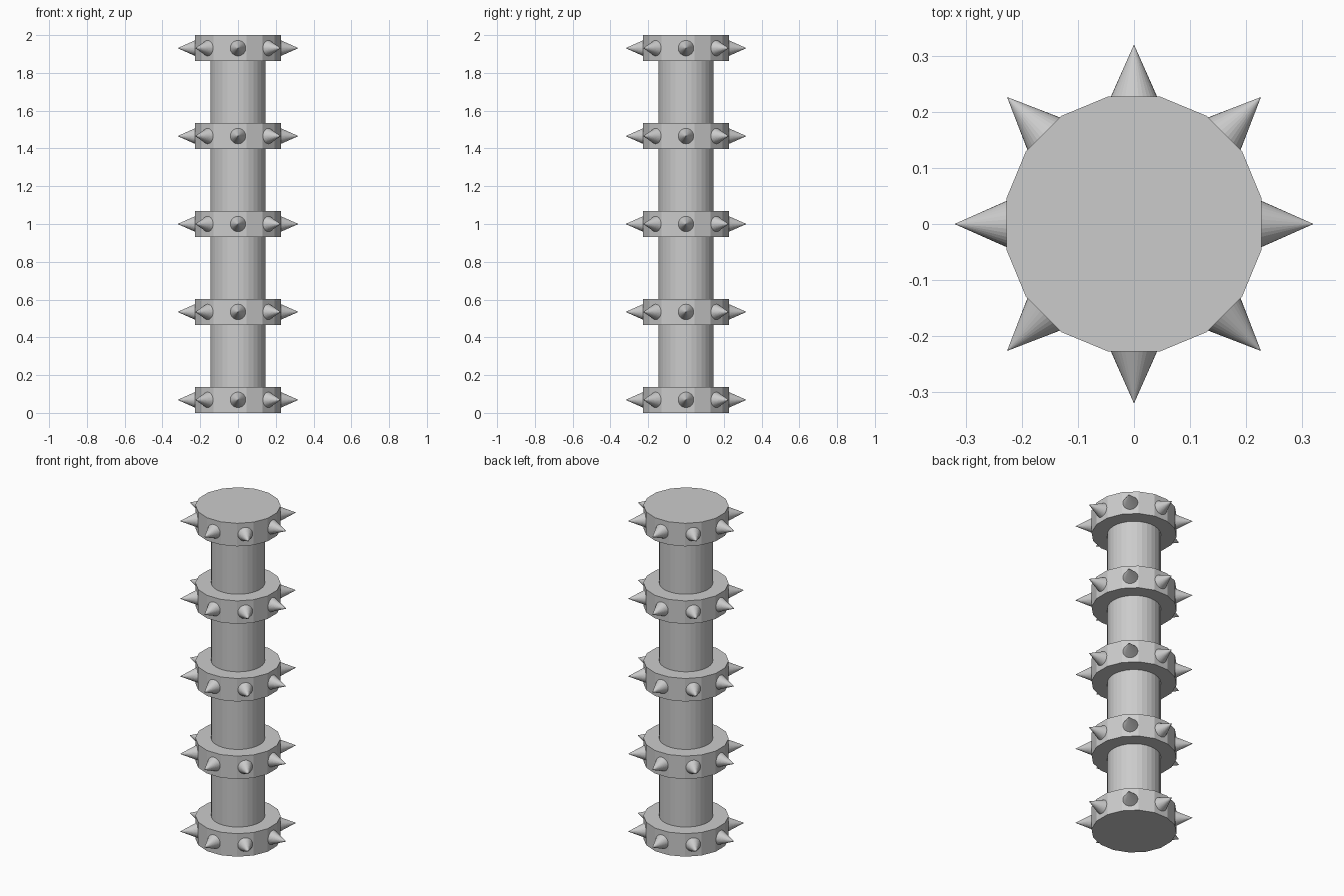
import bpy
from math import pi, cos, sin
from mathutils import Vector

if "Cube" in bpy.data.objects:
    bpy.data.objects.remove(bpy.data.objects["Cube"])

RING_H, RING_R, SHAFT_R = 0.138, 0.232, 0.146
SPIKE_R, SPIKE_IN, SPIKE_TIP = 0.041, 0.2275, 0.32
COUNT = 5


def cylinder(name, sides, radius, z0, z1, turn=0.0):
    bpy.ops.mesh.primitive_cylinder_add(vertices=sides, radius=radius, depth=z1 - z0,
                                        location=(0, 0, (z0 + z1) / 2), rotation=(0, 0, turn))
    ob = bpy.context.object
    ob.name = name
    return ob


def spike(name, angle, z):
    out = Vector((cos(angle), sin(angle), 0))
    mid = out * (SPIKE_IN + SPIKE_TIP) / 2
    bpy.ops.mesh.primitive_cone_add(vertices=32, radius1=SPIKE_R, radius2=0,
                                    depth=SPIKE_TIP - SPIKE_IN,
                                    location=(mid.x, mid.y, z),
                                    rotation=out.to_track_quat('Z', 'Y').to_euler())
    bpy.context.object.name = name


# Central shaft, ending inside the first and last rings
cylinder("shaft", 32, SHAFT_R, RING_H / 2, 2 - RING_H / 2)

# Evenly spaced 16-sided rings, each with eight spikes on alternate faces
for i in range(COUNT):
    z = RING_H / 2 + i * (2 - RING_H) / (COUNT - 1)
    cylinder(f"ring_{i + 1}", 16, RING_R, z - RING_H / 2, z + RING_H / 2, pi / 16)
    for k in range(8):
        spike(f"spike_{i + 1}_{k + 1}", k * pi / 4, z)
